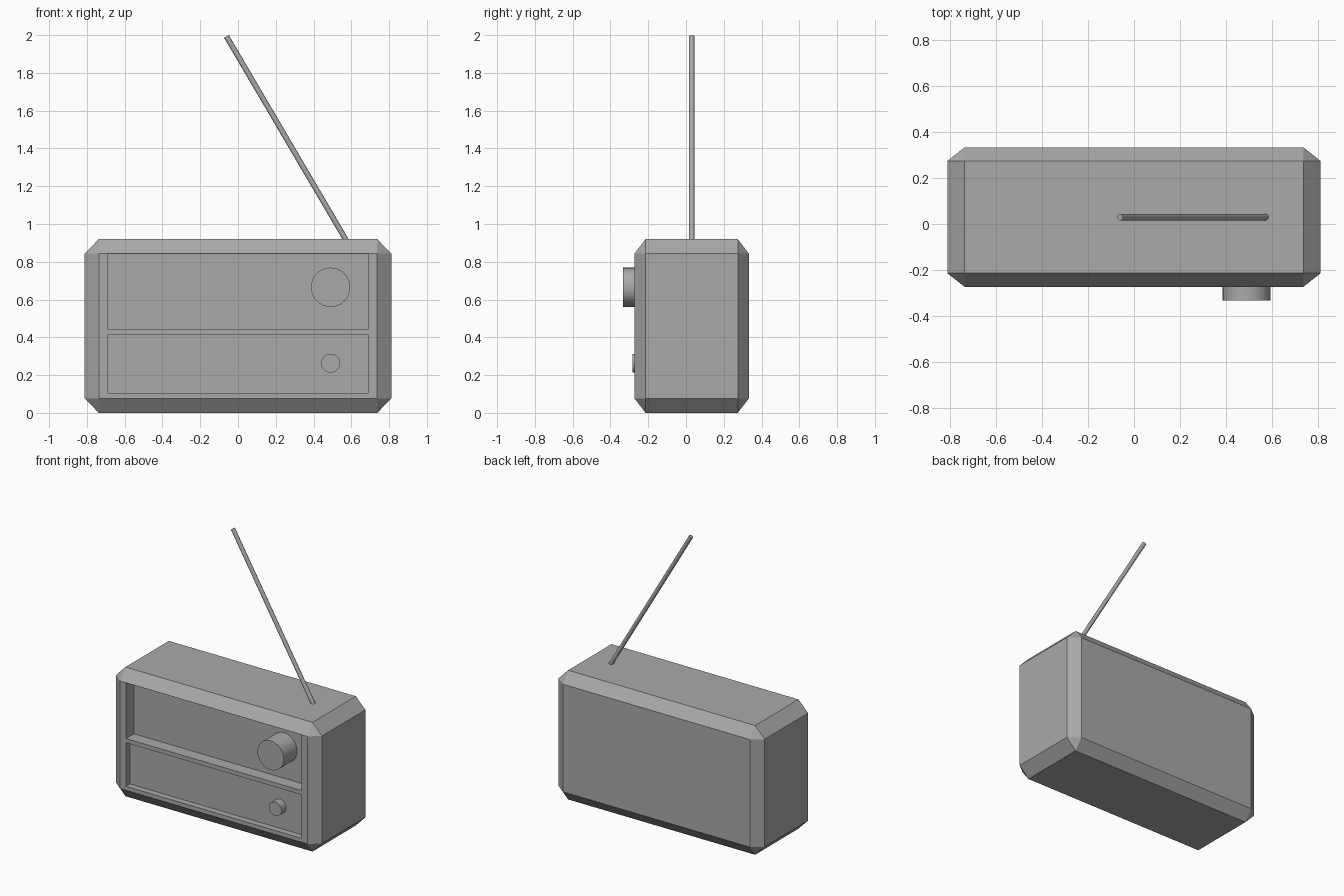
import bpy
import bmesh
from math import radians
from mathutils import Vector

cube = bpy.data.objects.get("Cube")
if cube:
    bpy.data.objects.remove(cube, do_unlink=True)

grey = bpy.data.materials.new("plain grey")
grey.use_nodes = True
COLOUR = (0.4, 0.4, 0.4, 1)
grey.diffuse_color = COLOUR
grey.node_tree.nodes["Principled BSDF"].inputs["Base Color"].default_value = COLOUR

FRONT, BACK = -0.273, 0.333


def finish(bm, name):
    mesh = bpy.data.meshes.new(name)
    bm.to_mesh(mesh)
    bm.free()
    mesh.materials.append(grey)
    obj = bpy.data.objects.new(name, mesh)
    bpy.context.collection.objects.link(obj)
    return obj


def box(name, low, high):
    bm = bmesh.new()
    bmesh.ops.create_cube(bm, size=1)
    low, high = Vector(low), Vector(high)
    for v in bm.verts:
        v.co = (low + high) / 2 + v.co * (high - low)
    return finish(bm, name)


def rod(name, start, end, radius, sides):
    start, end = Vector(start), Vector(end)
    axis = end - start
    bm = bmesh.new()
    bmesh.ops.create_cone(bm, cap_ends=True, segments=sides, radius1=radius,
                          radius2=radius, depth=axis.length)
    obj = finish(bm, name)
    obj.location = (start + end) / 2
    obj.rotation_euler = axis.to_track_quat('Z', 'Y').to_euler()
    bpy.ops.object.select_all(action='DESELECT')
    obj.select_set(True)
    bpy.context.view_layer.objects.active = obj
    bpy.ops.object.shade_smooth_by_angle(angle=radians(40))
    return obj


# Case: chamfered in proportion to a square-cut block, then stretched
bm = bmesh.new()
bmesh.ops.create_cube(bm, size=2)
size = Vector((0.812, (BACK - FRONT) / 2, 0.46))
chamfer = Vector((0.075, 0.059, 0.077))
corners = []
for v in bm.verts:
    for axis in range(3):
        inset = size - chamfer
        inset[axis] = size[axis]
        corners.append(Vector(a * b for a, b in zip(v.co, inset)))
bm.clear()
for co in corners:
    bm.verts.new(co + Vector((0, (FRONT + BACK) / 2, size.z)))
bmesh.ops.convex_hull(bm, input=bm.verts[:])
bmesh.ops.dissolve_limit(bm, angle_limit=radians(1), verts=bm.verts[:], edges=bm.edges[:])
bmesh.ops.recalc_face_normals(bm, faces=bm.faces[:])
case = finish(bm, "case")

# Recessed front panels: dial above, speaker below
DIAL_Y, SPEAKER_Y = FRONT + 0.09, FRONT + 0.045
for name, bottom, top, floor in (("dial_recess", 0.445, 0.842, DIAL_Y),
                                 ("speaker_recess", 0.105, 0.415, SPEAKER_Y)):
    cutter = box(name + "_cutter", (-0.692, FRONT - 0.1, bottom), (0.69, floor, top))
    cutter.hide_render = True
    cutter.hide_set(True)
    cut = case.modifiers.new(name, 'BOOLEAN')
    cut.operation = 'DIFFERENCE'
    cut.solver = 'EXACT'
    cut.object = cutter

# Knobs and aerial
rod("tuning_knob", (0.49, DIAL_Y + 0.005, 0.665), (0.49, -0.333, 0.665), 0.104, 32)
rod("volume_knob", (0.49, SPEAKER_Y + 0.005, 0.263), (0.49, -0.282, 0.263), 0.05, 32)
rod("aerial", (0.575, 0.03, 0.91), (-0.061, 0.03, 1.993), 0.0145, 16)
